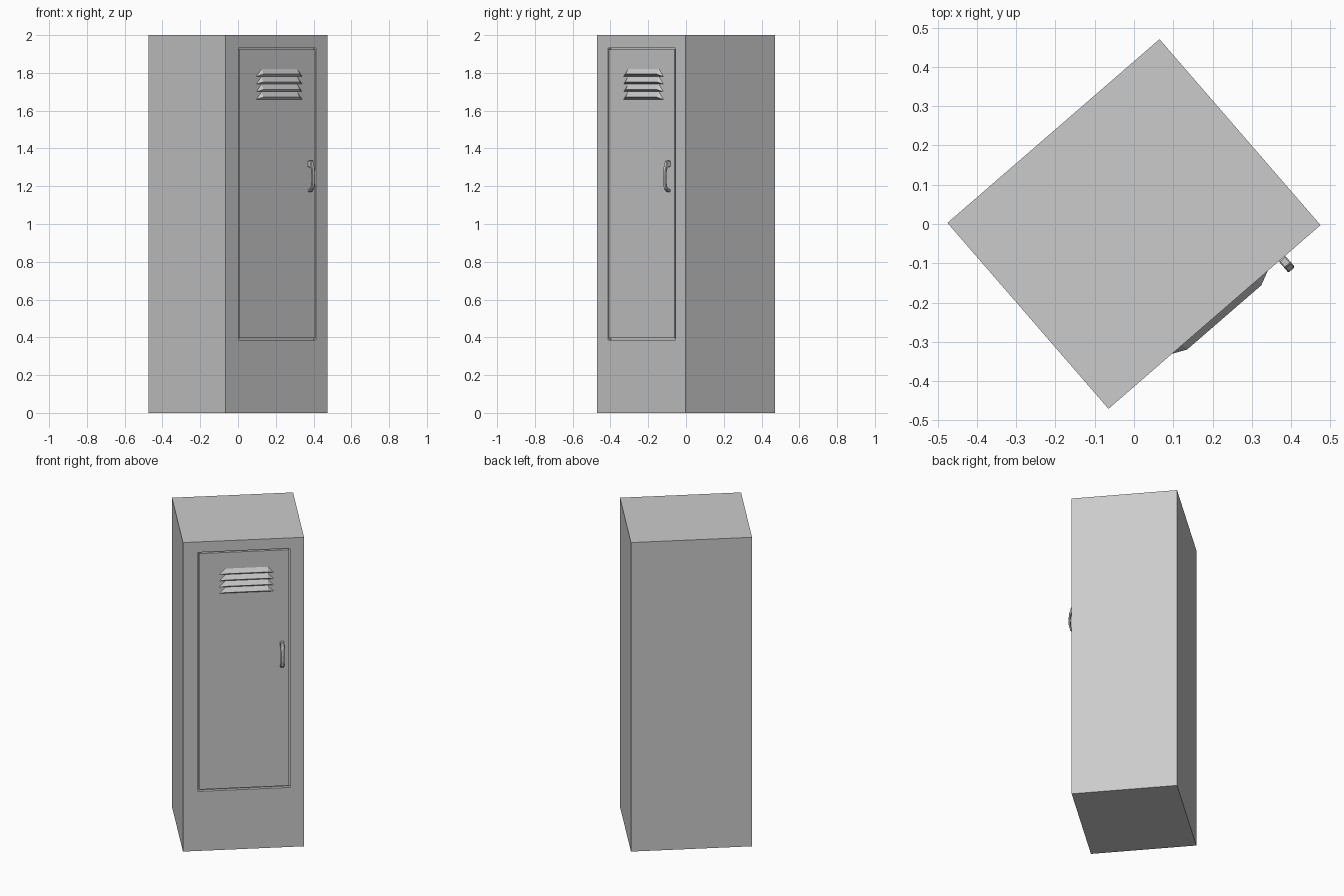
import bpy, bmesh, math
from mathutils import Matrix

if "Cube" in bpy.data.objects:
    bpy.data.objects.remove(bpy.data.objects["Cube"])

TURN = Matrix.Rotation(math.radians(40.9), 4, 'Z')
FRONT = -0.313          # front plane before the whole locker is turned


def finish(bm, name):
    bmesh.ops.recalc_face_normals(bm, faces=bm.faces)
    bm.transform(TURN)
    me = bpy.data.meshes.new(name)
    bm.to_mesh(me)
    bm.free()
    ob = bpy.data.objects.new(name, me)
    bpy.context.collection.objects.link(ob)
    return ob


def box(name, x0, x1, y0, y1, z0, z1):
    bm = bmesh.new()
    bmesh.ops.create_cube(bm, size=1)
    for v in bm.verts:
        v.co = (x1 if v.co.x > 0 else x0,
                y1 if v.co.y > 0 else y0,
                z1 if v.co.z > 0 else z0)
    return finish(bm, name)


# Cabinet with a shallow door opening
cabinet = box("cabinet", -0.357, 0.357, FRONT, 0.313, 0, 2)
cutter = box("door_opening_cutter", -0.269, 0.275, FRONT - 0.1, FRONT + 0.02, 0.385, 1.932)
cutter.hide_render = True
cutter.hide_viewport = True
cut = cabinet.modifiers.new("door_opening", 'BOOLEAN')
cut.operation = 'DIFFERENCE'
cut.solver = 'EXACT'
cut.object = cutter

# Flush door, leaving a narrow gap all round
box("door", -0.262, 0.267, FRONT, FRONT + 0.021, 0.397, 1.924)


# Pressed vent louvers: narrow top and lip, wide bottom corners
def louver(name, z):
    mid, narrow, wide = 0.018, 0.125, 0.161
    bm = bmesh.new()
    left, right = [[bm.verts.new(p) for p in (
        (mid + s * narrow, FRONT, z + 0.038),
        (mid + s * narrow, FRONT - 0.017, z + 0.012),
        (mid + s * wide, FRONT, z))] for s in (-1, 1)]
    bm.faces.new(left)
    bm.faces.new(right)
    for i in range(3):
        j = (i + 1) % 3
        bm.faces.new((left[i], left[j], right[j], right[i]))
    return finish(bm, name)


for i in range(4):
    louver(f"vent_louver_{i + 1}", 1.66 + i * 0.0405)

# Bow-shaped pull handle, side profile extruded across its width
profile = [(0, 1.335), (-0.024, 1.335), (-0.028, 1.312), (-0.035, 1.295),
           (-0.038, 1.26), (-0.037, 1.215), (-0.030, 1.185), (-0.014, 1.171),
           (0, 1.170), (0, 1.184), (-0.012, 1.186), (-0.022, 1.195),
           (-0.027, 1.22), (-0.028, 1.26), (-0.024, 1.288), (-0.016, 1.302), (0, 1.302)]
bm = bmesh.new()
face = bm.faces.new([bm.verts.new((0.216, FRONT + y, z)) for y, z in profile])
ext = bmesh.ops.extrude_face_region(bm, geom=[face])
bmesh.ops.translate(bm, vec=(0.022, 0, 0),
                    verts=[g for g in ext["geom"] if isinstance(g, bmesh.types.BMVert)])
handle = finish(bm, "handle")
bev = handle.modifiers.new("soft_edges", 'BEVEL')
bev.width = 0.003
bev.segments = 1
bev.limit_method = 'ANGLE'
bev.angle_limit = math.radians(60)
